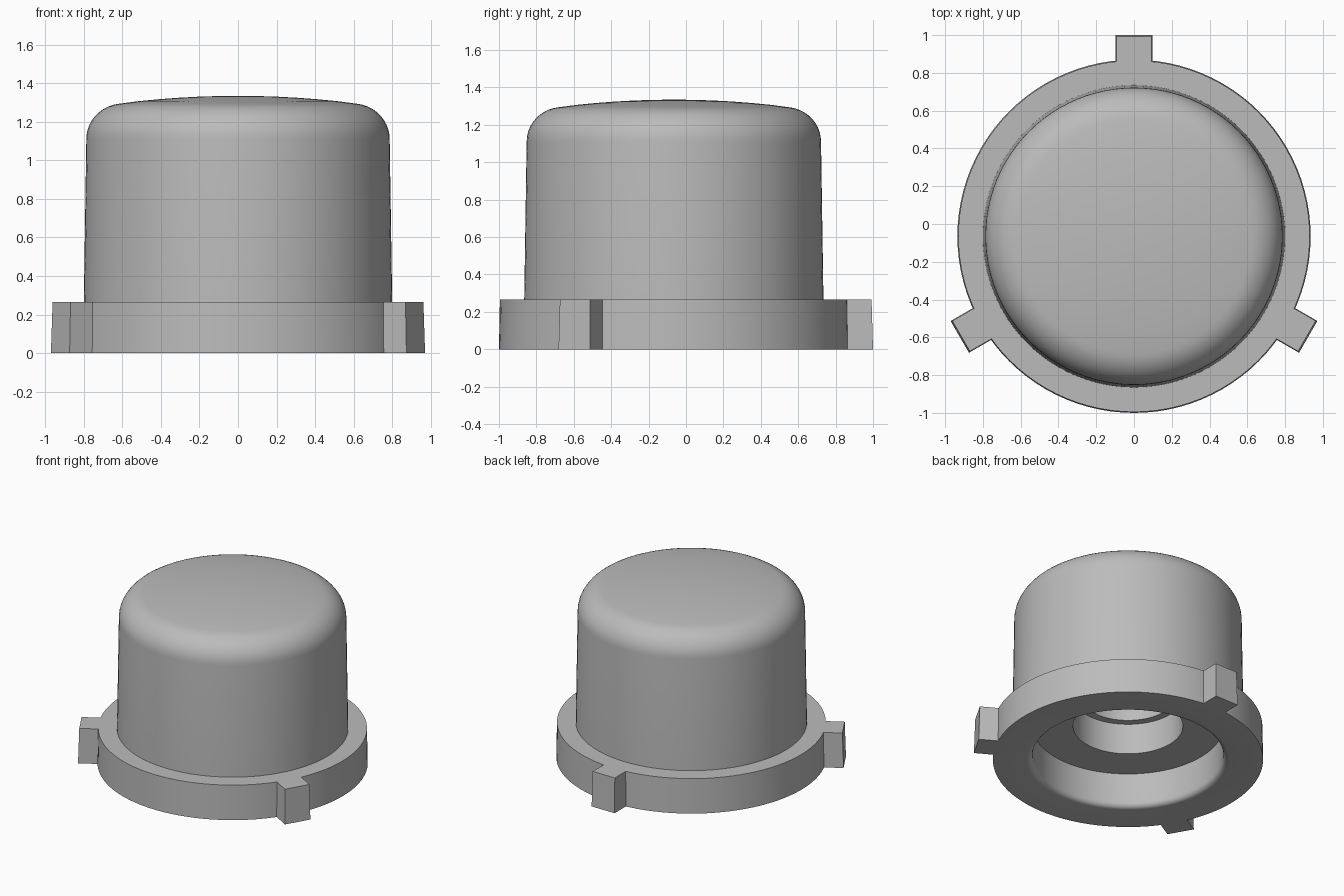
import bpy, bmesh, math
from mathutils import Matrix, Vector

old = bpy.data.objects.get("Cube")
if old:
    bpy.data.objects.remove(old, do_unlink=True)

AXIS_Y = -0.065   # the round body sits slightly forward of the origin
SIDES = 96

grey = bpy.data.materials.new("light grey plastic")
grey.use_nodes = True
colour = (0.5, 0.5, 0.5, 1)
grey.diffuse_color = colour
grey.node_tree.nodes["Principled BSDF"].inputs["Base Color"].default_value = colour


def finish(bm, name):
    bmesh.ops.recalc_face_normals(bm, faces=bm.faces)
    mesh = bpy.data.meshes.new(name)
    bm.to_mesh(mesh)
    bm.free()
    mesh.materials.append(grey)
    obj = bpy.data.objects.new(name, mesh)
    obj.location.y = AXIS_Y
    bpy.context.collection.objects.link(obj)
    bpy.ops.object.select_all(action='DESELECT')
    obj.select_set(True)
    bpy.context.view_layer.objects.active = obj
    bpy.ops.object.shade_smooth_by_angle(angle=math.radians(30))
    return obj


def arc(cx, cz, rx, rz, start, end, steps):
    angles = [math.radians(start + (end - start) * i / steps) for i in range(steps + 1)]
    return [(cx + rx * math.cos(a), cz + rz * math.sin(a)) for a in angles]


# Button body: domed cap, flange and stepped hollow underside in one lathe
dome = [(0.62 * (1 - i / 6), 1.335 - 0.04 * (1 - i / 6) ** 2) for i in range(1, 7)]
profile = [(0, 1.0), (0.325, 1.0), (0.325, 0.5), (0.38, 0.5), (0.38, 0.265), (0.66, 0.265)]
profile += arc(0.70, 0.04, 0.04, 0.04, 180, 270, 5)
profile += [(0.935, 0), (0.93, 0.265), (0.80, 0.265)]
profile += arc(0.597, 1.11, 0.19, 0.185, 0, 83, 10)
profile += dome

bm = bmesh.new()
verts = [bm.verts.new((r, 0, z)) for r, z in profile]
edges = [bm.edges.new(pair) for pair in zip(verts, verts[1:])]
bmesh.ops.spin(bm, geom=verts + edges, cent=(0, 0, 0), axis=(0, 0, 1),
               angle=math.tau, steps=SIDES, use_duplicate=False)
bmesh.ops.remove_doubles(bm, verts=bm.verts, dist=0.0005)
finish(bm, "button_body")

# Three slightly tapered locating tabs around the flange
for name, degrees in (("back_tab", 90), ("right_tab", 210), ("left_tab", 330)):
    bm = bmesh.new()
    bmesh.ops.create_cube(bm, size=1)
    for v in bm.verts:
        top = v.co.z > 0
        draft = 0.008 if top else 0
        x = 1.065 - draft if v.co.x > 0 else 0.88
        y = math.copysign(0.097 - draft / 2, v.co.y)
        v.co = Vector((x, y, 0.265 if top else 0))
    bmesh.ops.rotate(bm, verts=bm.verts, cent=(0, 0, 0),
                     matrix=Matrix.Rotation(math.radians(degrees), 3, 'Z'))
    finish(bm, name)
